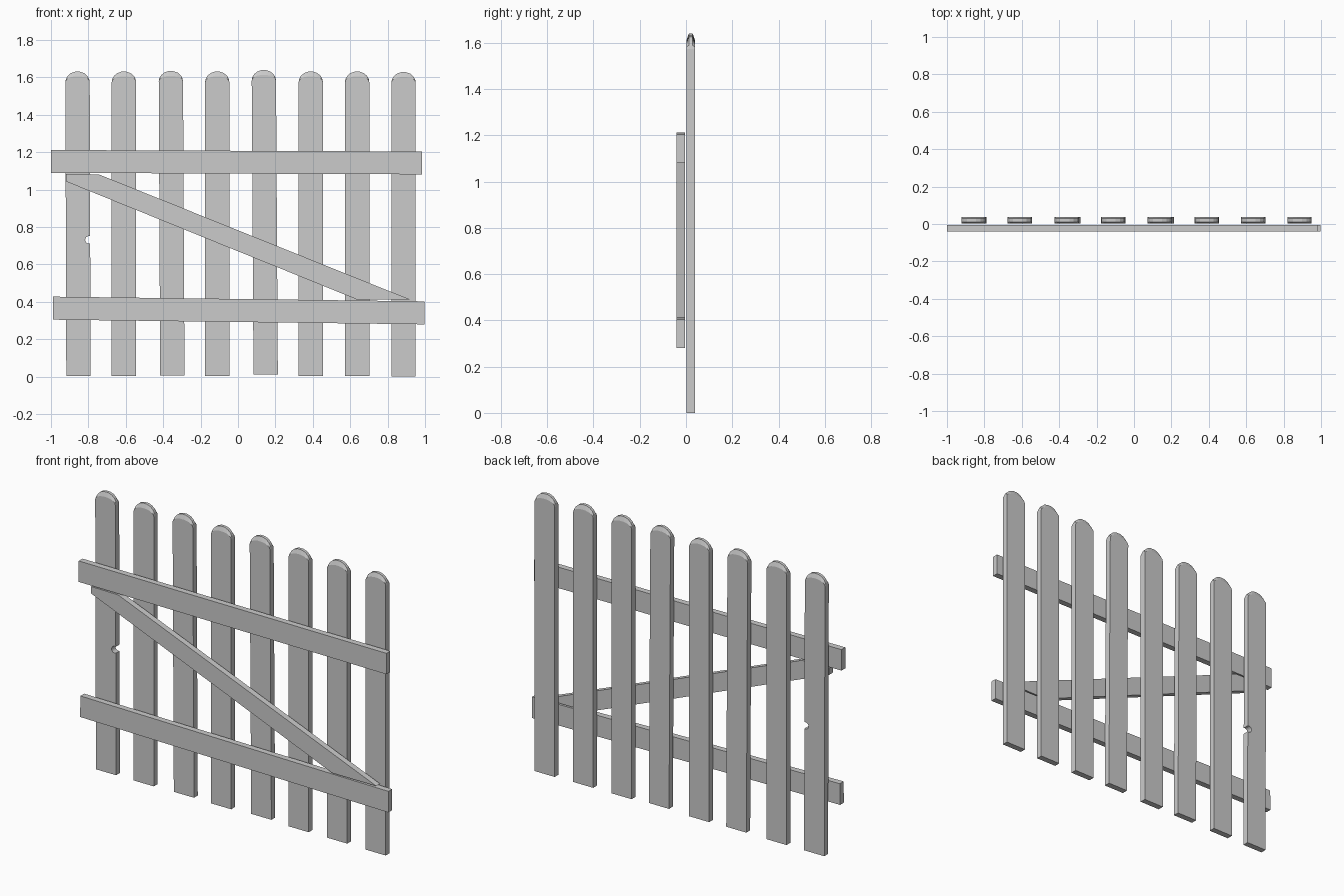
import bpy, bmesh, math

if "Cube" in bpy.data.objects:
    bpy.data.objects.remove(bpy.data.objects["Cube"])

wood = bpy.data.materials.new("plain_grey")
wood.diffuse_color = (0.6, 0.6, 0.6, 1)
wood.use_nodes = True
wood.node_tree.nodes["Principled BSDF"].inputs["Base Color"].default_value = wood.diffuse_color


def loft(name, rings):
    """Solid from matching closed (x, y, z) rings, capped at both ends."""
    bm = bmesh.new()
    rows = [[bm.verts.new(p) for p in ring] for ring in rings]
    n = len(rows[0])
    for a, b in zip(rows, rows[1:]):
        for i in range(n):
            j = (i + 1) % n
            bm.faces.new((a[i], a[j], b[j], b[i]))
    bm.faces.new(rows[0])
    bm.faces.new(rows[-1])
    bmesh.ops.recalc_face_normals(bm, faces=bm.faces[:])
    me = bpy.data.meshes.new(name)
    bm.to_mesh(me)
    bm.free()
    me.materials.append(wood)
    ob = bpy.data.objects.new(name, me)
    bpy.context.collection.objects.link(ob)
    return ob


def board(name, outline):
    """Flat board on the front side, cut to an x-z outline."""
    return loft(name, [[(x, y, z) for x, z in outline] for y in (-0.04, -0.005)])


# Pickets: rounded tops with a bevelled rim, some leaning slightly
HALF, SHOULDER, TOP = 0.065, 1.575, 1.63
ARC = [(HALF, 0), (0.062, 0.017), (0.053, 0.033), (0.036, 0.048), (0.013, 0.056)]


def picket_outline(crown, notch):
    pts = [(-HALF, 0.003), (HALF, 0.003)]
    if notch:  # knot hole breaking through the right edge
        pts += [(0.058 + 0.02 * math.cos(a), 0.732 + 0.02 * math.sin(a))
                for a in (math.radians(290.5 - 221 * i / 10) for i in range(11))]
    pts += [(u, SHOULDER + h * crown) for u, h in ARC]
    pts += [(-u, SHOULDER + h * crown) for u, h in reversed(ARC)]
    return pts


def picket(name, foot, head, lift, notch=False):
    rings = []
    for y, crown in ((0.003, 0.55), (0.012, 1), (0.029, 1), (0.038, 0.55)):
        rings.append([(foot + (head - foot) * z / TOP + u, y, z + lift)
                      for u, z in picket_outline(crown, notch)])
    loft(name, rings)


# foot x, head x, lift
PICKETS = [(-0.853, -0.858, 0), (-0.61, -0.61, 0), (-0.351, -0.359, 0.003),
           (-0.111, -0.111, 0), (0.148, 0.138, 0.008), (0.389, 0.389, 0),
           (0.637, 0.637, 0), (0.885, 0.885, -0.003)]
for i, (foot, head, lift) in enumerate(PICKETS):
    picket(f"picket_{i + 1}", foot, head, lift, notch=(i == 0))

# Rails and diagonal brace
board("top_rail", [(-0.999, 1.09), (0.985, 1.082), (0.985, 1.204), (-0.999, 1.212)])
board("bottom_rail", [(-0.99, 0.305), (0.997, 0.28), (0.997, 0.403), (-0.988, 0.428)])
board("diagonal_brace", [(-0.92, 1.044), (0.635, 0.413), (0.92, 0.413),
                         (-0.745, 1.082), (-0.92, 1.084)])
